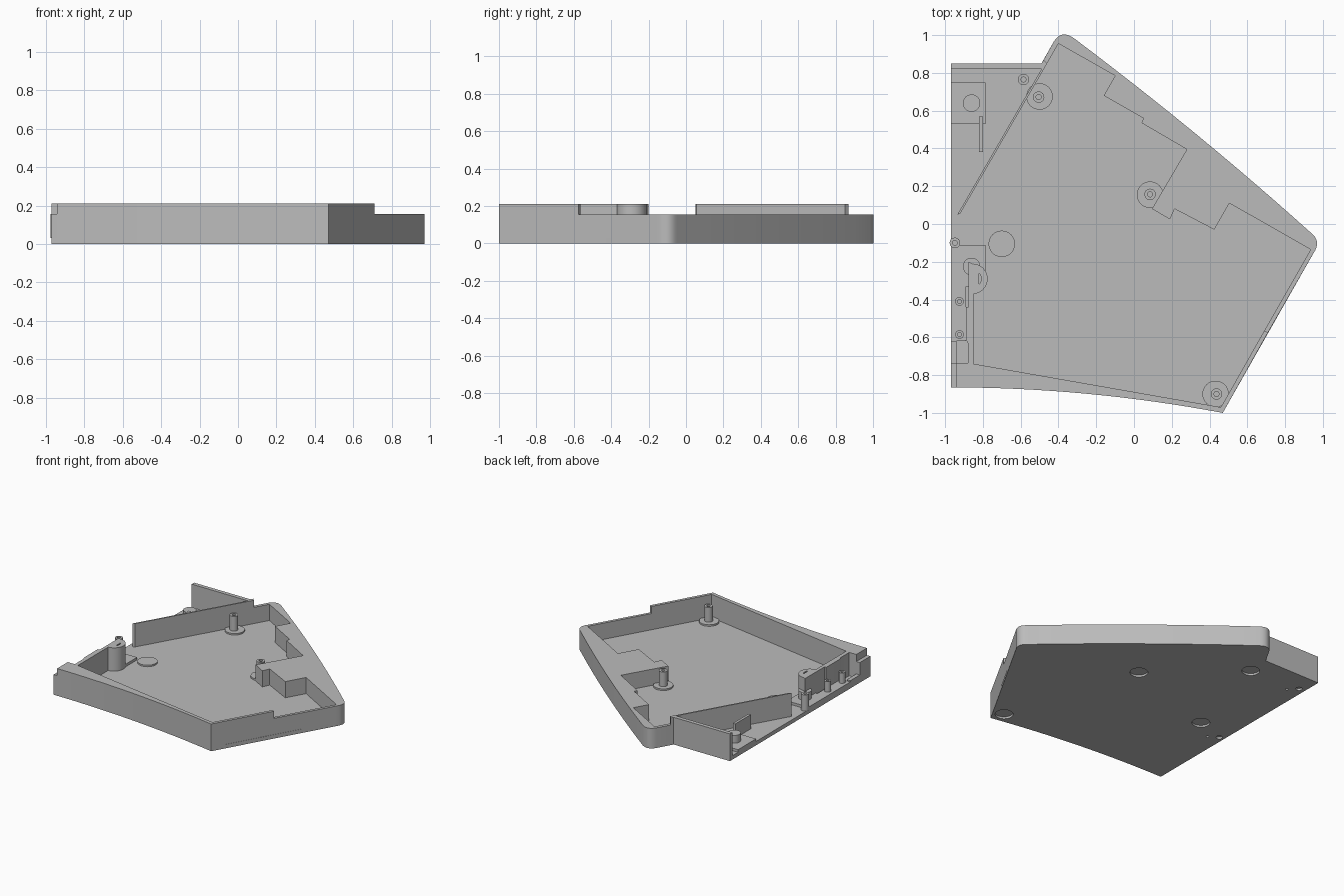
import bpy, bmesh, math
from mathutils import Vector

if "Cube" in bpy.data.objects:
    bpy.data.objects.remove(bpy.data.objects["Cube"], do_unlink=True)

grey = bpy.data.materials.new("plain_grey")
grey.use_nodes = True
grey.diffuse_color = (0.5, 0.5, 0.5, 1)
grey.node_tree.nodes["Principled BSDF"].inputs["Base Color"].default_value = (0.5, 0.5, 0.5, 1)


def curve(a, b, c, n=8):
    """Points on a quadratic curve from a to c, pulled towards b."""
    a, b, c = Vector(a), Vector(b), Vector(c)
    return [tuple(a * (1 - t) ** 2 + b * 2 * t * (1 - t) + c * t * t)
            for t in (i / n for i in range(n + 1))]


def arc(x, y, r, start=0, sweep=360, n=32):
    count = n if sweep == 360 else n + 1
    return [(x + r * math.cos(math.radians(start + sweep * i / n)),
             y + r * math.sin(math.radians(start + sweep * i / n))) for i in range(count)]


def rect(x0, x1, y0, y1):
    return [(x0, y0), (x1, y0), (x1, y1), (x0, y1)]


def prism(name, outline, z0, z1, rim=0, depth=0):
    """Upright prism; a rim sinks a hollow into its top."""
    bm = bmesh.new()
    base = bm.faces.new([bm.verts.new((x, y, z0)) for x, y in outline])
    ext = bmesh.ops.extrude_face_region(bm, geom=[base], use_keep_orig=True)["geom"]
    top = next(g for g in ext if isinstance(g, bmesh.types.BMFace))
    for v in top.verts:
        v.co.z = z1
    bmesh.ops.recalc_face_normals(bm, faces=bm.faces)
    if rim:
        bmesh.ops.inset_region(bm, faces=[top], thickness=rim, use_even_offset=True)
        pit = bmesh.ops.extrude_discrete_faces(bm, faces=[top])["faces"][0]
        for v in pit.verts:
            v.co.z -= depth
    mesh = bpy.data.meshes.new(name)
    bm.to_mesh(mesh)
    bm.free()
    mesh.materials.append(grey)
    ob = bpy.data.objects.new(name, mesh)
    bpy.context.collection.objects.link(ob)
    return ob


FLOOR, LOW, HIGH = 0.03, 0.155, 0.21

# Outer edge, split where the wall height changes
back_corner = curve((-0.425, 0.965), (-0.385, 1.03), (-0.32, 0.985))
back_edge = curve((-0.32, 0.985), (0.34, 0.49), (0.935, -0.045), 12)[1:-1]
right_corner = curve((0.935, -0.045), (0.995, -0.09), (0.95, -0.155))
front_edge = curve((0.47, -1.0), (-0.25, -0.865), (-0.97, -0.865), 16)
back_outer = back_corner + back_edge + right_corner
step_outer, step_inner = (0.709, -0.575), (0.69, -0.564)

# Floor with foot recesses and small holes underneath
floor = prism("floor", [(-0.97, 0.85), (-0.49, 0.85)] + back_outer + front_edge, 0, FLOOR)
feet = [(-0.5, 0.675), (0.085, 0.155), (-0.7, -0.105), (0.432, -0.9)]
pits = [(x, y, 0.063) for x, y in feet]
pits += [(-0.86, 0.64, 0.01), (-0.86, -0.225, 0.01), (-0.92, 0.7, 0.022), (-0.93, -0.18, 0.022)]
for x, y, r in pits:
    cutter = prism("pit_cutter", arc(x, y, r), -0.05, 0.015)
    cutter.hide_render = True
    mod = floor.modifiers.new("pit", "BOOLEAN")
    mod.object, mod.operation, mod.solver = cutter, "DIFFERENCE", "EXACT"
    bpy.context.view_layer.objects.active = floor
    bpy.ops.object.modifier_apply(modifier=mod.name)
    bpy.data.objects.remove(cutter, do_unlink=True)

# Low back wall with its stepped inner ledge
ledge = [(0.935, -0.135), (0.505, 0.11), (0.425, -0.03), (0.215, 0.08), (0.19, 0.025),
         (0.095, 0.08), (0.28, 0.395), (0.04, 0.535), (0.05, 0.56), (-0.16, 0.68),
         (-0.10, 0.785), (-0.40, 0.955)]
prism("back_wall", [(-0.478, 0.87)] + back_outer + [step_outer, step_inner] + ledge
      + [(-0.46, 0.85)], FLOOR, LOW)

# Tall front wall, running into the left inner partition
front_outer = front_edge[:-1] + [(-0.94, -0.865)]
partition = [(-0.94, -0.735), (-0.88, -0.735), (-0.88, -0.63), (-0.89, -0.61),
             (-0.89, -0.44), (-0.875, -0.44), (-0.875, -0.2), (-0.85, -0.215),
             (-0.85, -0.74)]
prism("front_wall", [step_outer] + front_outer + partition + [(0.46, -0.97), step_inner],
      FLOOR, HIGH)
prism("front_wall_end", rect(-0.97, -0.94, -0.865, -0.62), FLOOR, 0.06)
prism("front_wall_lip", rect(-0.97, -0.94, -0.865, -0.735), 0.06, LOW)

# Diagonal partition joined to the short back left wall
prism("diagonal_wall", [(-0.46, 0.85), (-0.92, 0.055), (-0.935, 0.05), (-0.49, 0.82),
                        (-0.97, 0.82), (-0.97, 0.85), (-0.49, 0.85), (-0.478, 0.87)],
      FLOOR, HIGH)
prism("stub_wall", rect(-0.82, -0.8, 0.38, 0.57), FLOOR, 0.14)

# Raised pads and pegs along the open left side
for name, y0, y1, peg in (("back", 0.53, 0.75, 0.64), ("middle", -0.33, -0.11, -0.225)):
    prism(name + "_pad", rect(-0.97, -0.785, y0, y1), FLOOR, 0.05)
    prism(name + "_peg", arc(-0.86, peg, 0.046), 0.05, 0.11)
prism("front_pad", rect(-0.97, -0.89, -0.62, -0.33), FLOOR, 0.05)
prism("half_round_post", arc(-0.855, -0.29, 0.08, -90, 180, 20), FLOOR, HIGH, 0.034, 0.12)

# Foot bumps inside the shell
for x, y in feet:
    prism("foot_bump", arc(x, y, 0.07), FLOOR, 0.042)

# Hollow screw posts
posts = [(-0.505, 0.672, 0.03, LOW), (0.085, 0.157, 0.03, LOW), (0.437, -0.9, 0.03, LOW),
         (-0.585, 0.765, 0.03, LOW), (-0.948, -0.1, 0.028, LOW),
         (-0.924, -0.41, 0.023, 0.13), (-0.924, -0.585, 0.023, 0.13)]
for x, y, r, top in posts:
    prism("screw_post", arc(x, y, r, n=24), FLOOR, top, r * 0.55, 0.08)

# Smooth the round sides, keeping edges sharp
for ob in bpy.context.collection.objects:
    if ob.type == "MESH" and grey.name in ob.data.materials:
        bpy.ops.object.select_all(action="DESELECT")
        ob.select_set(True)
        bpy.context.view_layer.objects.active = ob
        bpy.ops.object.shade_smooth_by_angle(angle=math.radians(30))
